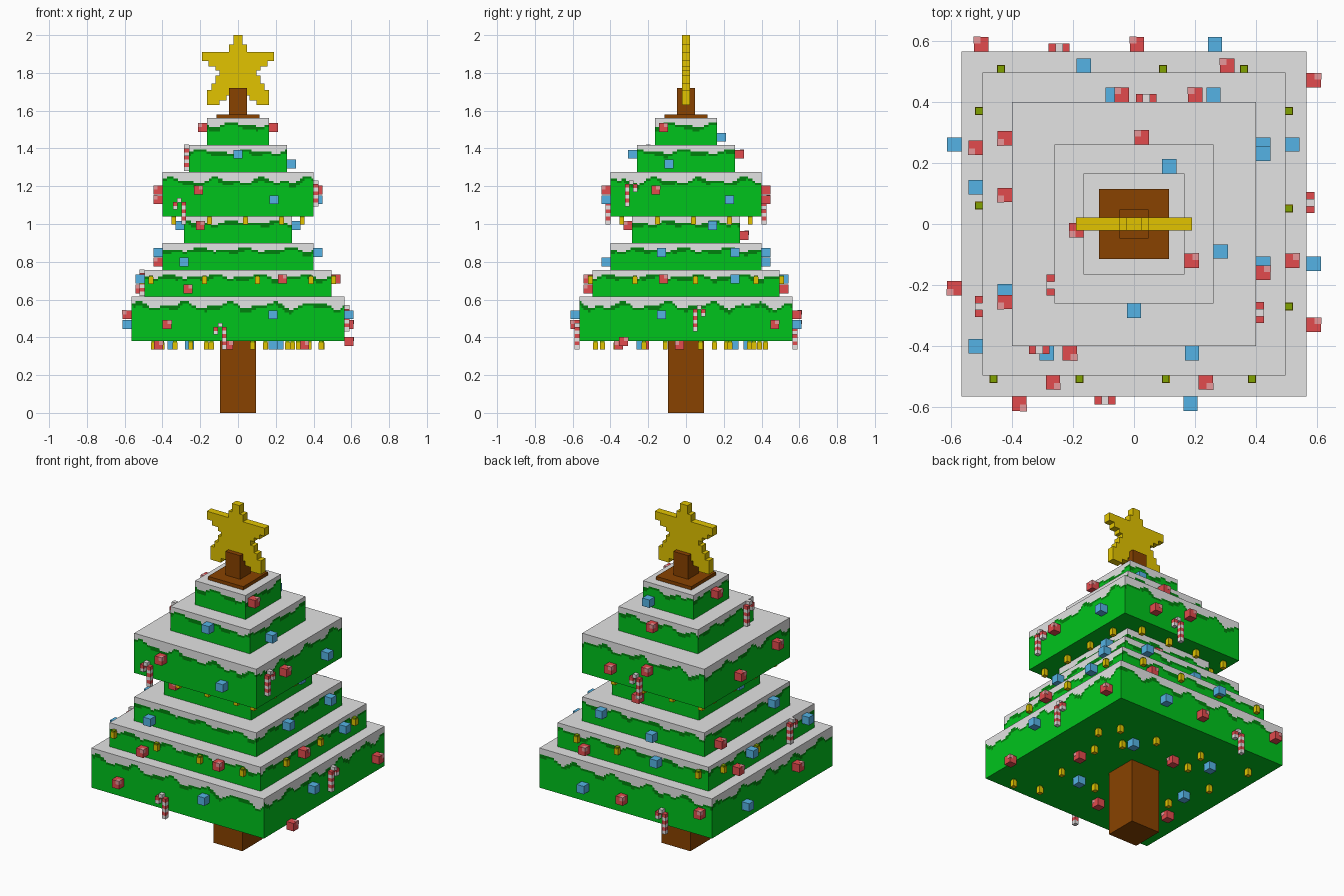
import bpy, bmesh, math
from mathutils import Vector, Matrix

if "Cube" in bpy.data.objects:
    bpy.data.objects.remove(bpy.data.objects["Cube"])

COLORS = {
    "snow": (0.77, 0.77, 0.77), "leaf_green": (0.0, 0.55, 0.012),
    "shade_green": (0.0, 0.22, 0.004), "bark_brown": (0.25, 0.055, 0.0),
    "gold": (0.76, 0.55, 0.0), "bell_olive": (0.22, 0.36, 0.0),
    "red": (0.76, 0.07, 0.075), "pink": (0.85, 0.33, 0.34),
    "blue": (0.09, 0.45, 0.78), "candy_white": (0.92, 0.88, 0.88),
}
NAMES = list(COLORS)
MATS = []
for n, c in COLORS.items():
    m = bpy.data.materials.new(n)
    m.diffuse_color = (*c, 1)
    m.use_nodes = True
    m.node_tree.nodes["Principled BSDF"].inputs["Base Color"].default_value = m.diffuse_color
    MATS.append(m)
parts = {}
FACING = {"front": (1, -1), "right": (1, 1), "back": (-1, 1), "left": (-1, -1)}


def box(part, center, size, color):
    """Add a coloured box to the named part."""
    bm = parts.setdefault(part, bmesh.new())
    mat = Matrix.Translation(center) @ Matrix.Diagonal((*size, 1))
    for v in bmesh.ops.create_cube(bm, size=1, matrix=mat)["verts"]:
        for f in v.link_faces:
            f.material_index = NAMES.index(color)


def spot(side, u, out, z):
    """World position on one side: u runs along the wall, out points away."""
    return Vector({"front": (u, -out, z), "back": (u, out, z),
                   "right": (out, u, z), "left": (-out, u, z)}[side])


# Tiers stacked upward: two tall ones, the rest short
TIERS, z = [], 0.38
for k, h in enumerate((0.565, 0.495, 0.40, 0.285, 0.40, 0.26, 0.165)):
    top = z + (0.235 if k % 4 == 0 else 0.142)
    TIERS.append((h, z, top))
    z = top
PX = 0.0118


def snow_depth(u, seed, height):
    wave = math.sin(u * 27 + seed) + 0.6 * math.sin(u * 51 + seed * 2.3)
    base, amp = (0.045, 0.014) if height > 0.2 else (0.034, 0.009)
    return round((base + amp * wave) / PX) * PX


def make_tier(i, h, z0, z1):
    # Walls are pixel columns: snow drips, a dark edge, then green
    bm = parts["tier_%d" % (i + 1)] = bmesh.new()

    def quad(pts, color):
        f = bm.faces.new([bm.verts.new(p) for p in pts])
        f.material_index = NAMES.index(color)

    n = round(2 * h / PX)
    for s, side in enumerate(FACING):
        for k in range(n):
            a, b = -h + 2 * h * k / n, -h + 2 * h * (k + 1) / n
            if s > 1:
                a, b = b, a
            d = snow_depth((a + b) / 2, i * 1.9 + s * 1.3, z1 - z0)
            edge = PX * (2 if math.sin(a * 33 + i + s) > 0.3 else 1)
            levels = (z1, z1 - d, z1 - d - edge, z0)
            for j, col in enumerate(("snow", "shade_green", "leaf_green")):
                t, l = levels[j], levels[j + 1]
                quad([spot(side, a, h, l), spot(side, b, h, l),
                      spot(side, b, h, t), spot(side, a, h, t)], col)
    quad([(-h, -h, z1), (h, -h, z1), (h, h, z1), (-h, h, z1)], "snow")
    quad([(-h, h, z0), (h, h, z0), (h, -h, z0), (-h, -h, z0)], "leaf_green")


for i, t in enumerate(TIERS):
    make_tier(i, *t)

# Trunk, top plate and star post
box("trunk", (0, 0, 0.19), (0.19, 0.19, 0.38), "bark_brown")
box("top_plate", (0, 0, 1.57), (0.23, 0.23, 0.02), "bark_brown")
box("star_post", (0, 0, 1.65), (0.096, 0.096, 0.14), "bark_brown")

# Star: stair steps (half width, next level), mirrored and extruded
steps = [(.025, 1.95), (.047, 1.91), (.19, 1.862), (.155, 1.835), (.118, 1.812),
         (.098, 1.785), (.118, 1.745), (.14, 1.71), (.165, 1.63), (.098, 1.655),
         (.06, 1.68), (.03, 1.70)]
half, level = [], 2.0
for x, nxt in steps:
    half += [(x, level), (x, nxt)]
    level = nxt
bm = parts["star"] = bmesh.new()
outline = half + [(-x, z) for x, z in reversed(half)]
face = bm.faces.new([bm.verts.new((x, -0.021, z)) for x, z in outline])
ext = bmesh.ops.extrude_face_region(bm, geom=[face], use_keep_orig=True)
bmesh.ops.translate(bm, vec=(0, 0.042, 0),
                    verts=[g for g in ext["geom"] if isinstance(g, bmesh.types.BMVert)])
bmesh.ops.recalc_face_normals(bm, faces=bm.faces)
for f in bm.faces:
    f.material_index = NAMES.index("gold")


# Ornament helpers
def bauble(p, color, facing=(1, -1)):
    box(color + "_baubles", p, (0.047,) * 3, color)
    if color == "red":  # light corner patch
        off = Vector((*facing, 1)) * 0.0135
        box("bauble_glints", p + off, (0.022,) * 3, "pink")


def bell(p):
    box("bells", p + Vector((0, 0, 0.018)), (0.022, 0.022, 0.009), "bell_olive")
    box("bells", p - Vector((0, 0, 0.004)), (0.026, 0.026, 0.036), "gold")


def candy(side, u, out, z):
    flip = -1 if side in ("right", "back") else 1
    cells = [(1, k) for k in range(6)] + [(0, 6), (-1, 5), (-1, 4)]
    for k, (a, b) in enumerate(cells):
        box("candy_canes", spot(side, u + flip * a * 0.022, out, z + b * 0.0195),
            (0.024, 0.026, 0.022) if side in ("front", "back") else (0.026, 0.024, 0.022),
            "red" if k % 2 else "candy_white")


# Wall ornaments per tier, bottom up: start, spacing, pattern
# r red, b blue, c candy cane (capital hangs higher), l low red, dot is a gap
WALL = {
    "front": [(-.375, .28, "rcB"), (-.265, .5, "rR"), (-.285, 0, "b"), (-.2, 0, "R"),
              (-.31, .1, "cR...b"), (0, 0, "B"), (0, 0, "")],
    "right": [(-.33, .2, "lBC.r"), (-.12, .38, "RB"), (-.13, .39, "BB"), (.14, 0, "B"),
              (-.29, .13, "CR..b"), (-.09, 0, "b"), (-.12, 0, "R")],
    "back": [(-.5, .255, "Rcrb"), (-.165, .47, "Br"), (-.07, .33, "bB"), (.1, 0, "r"),
             (-.04, .08, "Rc.r"), (.025, 0, "R"), (.115, 0, "b")],
    "left": [(-.21, .47, "Rb"), (-.4, .13, "BC..Br"), (-.22, .5, "Br"), (-.05, 0, "B"),
             (-.255, .35, "Rr"), (-.2, 0, "C"), (-.02, 0, "R")],
}
KIND = {"r": "red", "b": "blue", "l": "red"}
LIFT = {"l": -0.12, "r": -0.03, "b": -0.03, "c": -0.15, "C": -0.055}
for side, rows in WALL.items():
    for (h, z0, z1), (start, step, pattern) in zip(TIERS, rows):
        for k, ch in enumerate(pattern):
            u, zz = start + k * step, (z0 + z1) / 2 + LIFT.get(ch, 0.022)
            if ch in "cC":
                candy(side, u, h + 0.013, zz)
            elif ch != ".":
                bauble(spot(side, u, h + 0.0235, zz), KIND[ch.lower()], FACING[side])

# Bells on the second tier wall and under the fifth tier
for side, start, step, count in (("front", -.46, .282, 4), ("back", -.435, .265, 4),
                                 ("right", -.27, .32, 3), ("left", -.25, .31, 3)):
    for k in range(count):
        bell(spot(side, start + step * k, 0.507, 0.705))
    for k in range(4):
        bell(spot(side, -0.34 + 0.19 * k, 0.34, 1.02))

# Ornaments hanging under the lowest tier
for x, y, c in [(.217, .255, "blue"), (-.257, .329, "blue"), (.185, -.238, "blue"),
                (-.35, 0, "blue"), (.352, -.034, "red"), (-.063, .25, "red"),
                (-.049, -.356, "red"), (-.42, -.22, "red")]:
    bauble(Vector((x, y, 0.358)), c)
for x, y in [(.445, .233), (.262, .215), (.377, .336), (.145, .36), (.341, .077),
             (-.167, .252), (-.14, .39), (-.447, .42), (.319, -.223), (.077, -.233),
             (.288, -.443), (.44, -.48), (-.402, .15), (-.334, -.11), (-.25, -.37)]:
    bell(Vector((x, y, 0.358)))

# Turn each collected mesh into an object
for name, bm in parts.items():
    me = bpy.data.meshes.new(name)
    bm.to_mesh(me)
    bm.free()
    for m in MATS:
        me.materials.append(m)
    bpy.context.collection.objects.link(bpy.data.objects.new(name, me))
